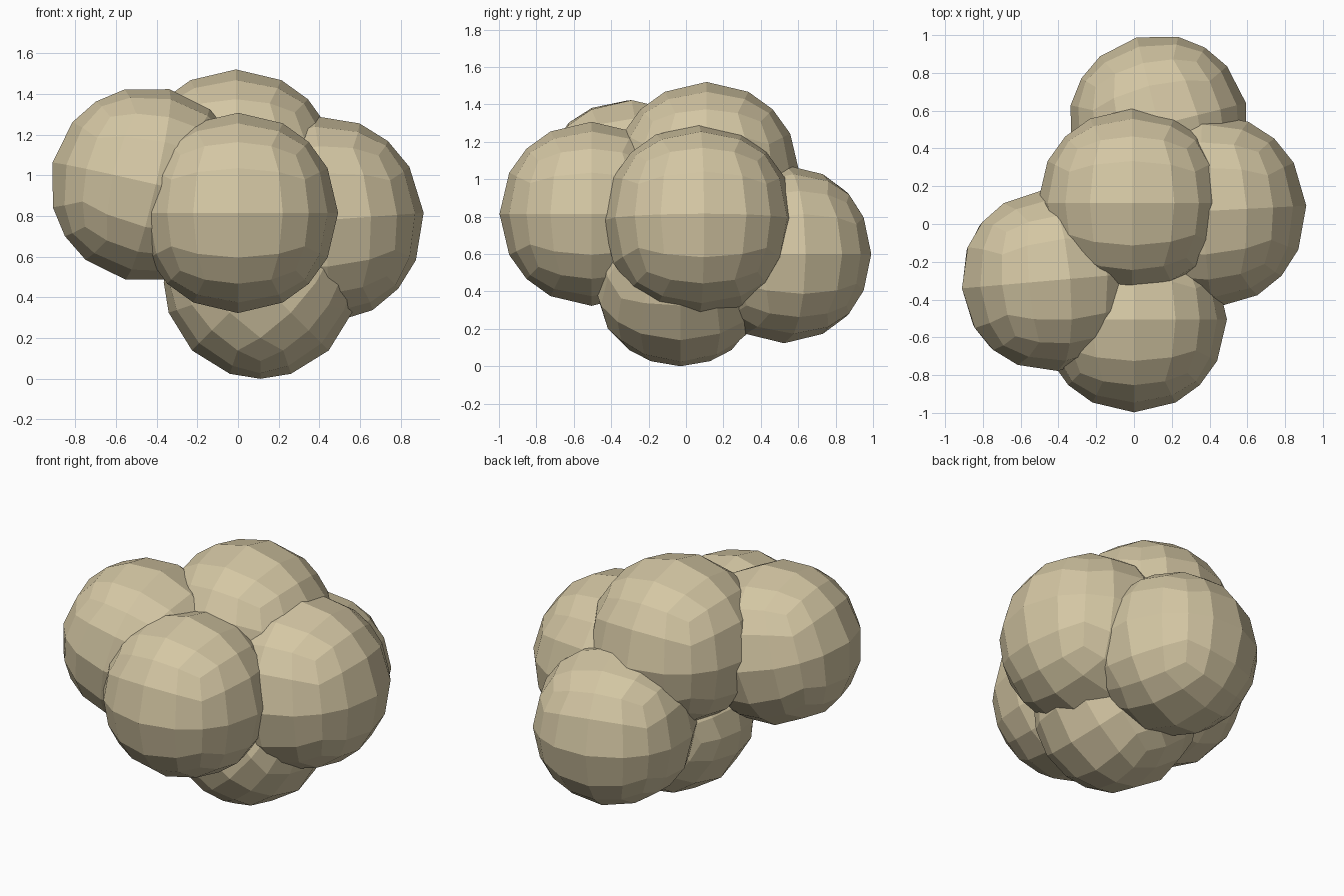
import bpy, bmesh
from math import radians
from mathutils import Euler, Vector

old = bpy.data.objects.get("Cube")
if old:
    bpy.data.objects.remove(old, do_unlink=True)

# Single sandy colour
sand = bpy.data.materials.new("sand")
sand.use_nodes = True
COLOUR = (0.66, 0.57, 0.37, 1)
sand.diffuse_color = COLOUR
sand.node_tree.nodes["Principled BSDF"].inputs["Base Color"].default_value = COLOUR


def lobe(name, centre, radius, tilt=(0, 0, 0)):
    """Low-poly ball: a cube gridded four by four per side, pushed to a sphere."""
    bm = bmesh.new()
    bmesh.ops.create_cube(bm, size=2)
    bmesh.ops.subdivide_edges(bm, edges=bm.edges[:], cuts=3, use_grid_fill=True)
    turn = Euler([radians(a) for a in tilt]).to_matrix()
    for v in bm.verts:
        v.co = turn @ v.co.normalized() * radius + Vector(centre)
    bmesh.ops.recalc_face_normals(bm, faces=bm.faces[:])
    mesh = bpy.data.meshes.new(name)
    bm.to_mesh(mesh)
    bm.free()
    mesh.materials.append(sand)
    obj = bpy.data.objects.new(name, mesh)
    bpy.context.collection.objects.link(obj)
    return obj


# Cluster of overlapping lobes
lobe("front_lobe", (0, -0.505, 0.815), 0.492)
lobe("right_lobe", (-0.445, -0.30, 0.955), 0.48, (0, 13, 5))
lobe("left_lobe", (0.40, 0.07, 0.78), 0.514, (0, -4, 3))
lobe("back_lobe", (0.13, 0.525, 0.60), 0.477, (0, 0, 14))
lobe("top_lobe", (-0.01, 0.11, 1.02), 0.50)
lobe("bottom_lobe", (0.11, -0.03, 0.475), 0.475, (0, 45, 0))
